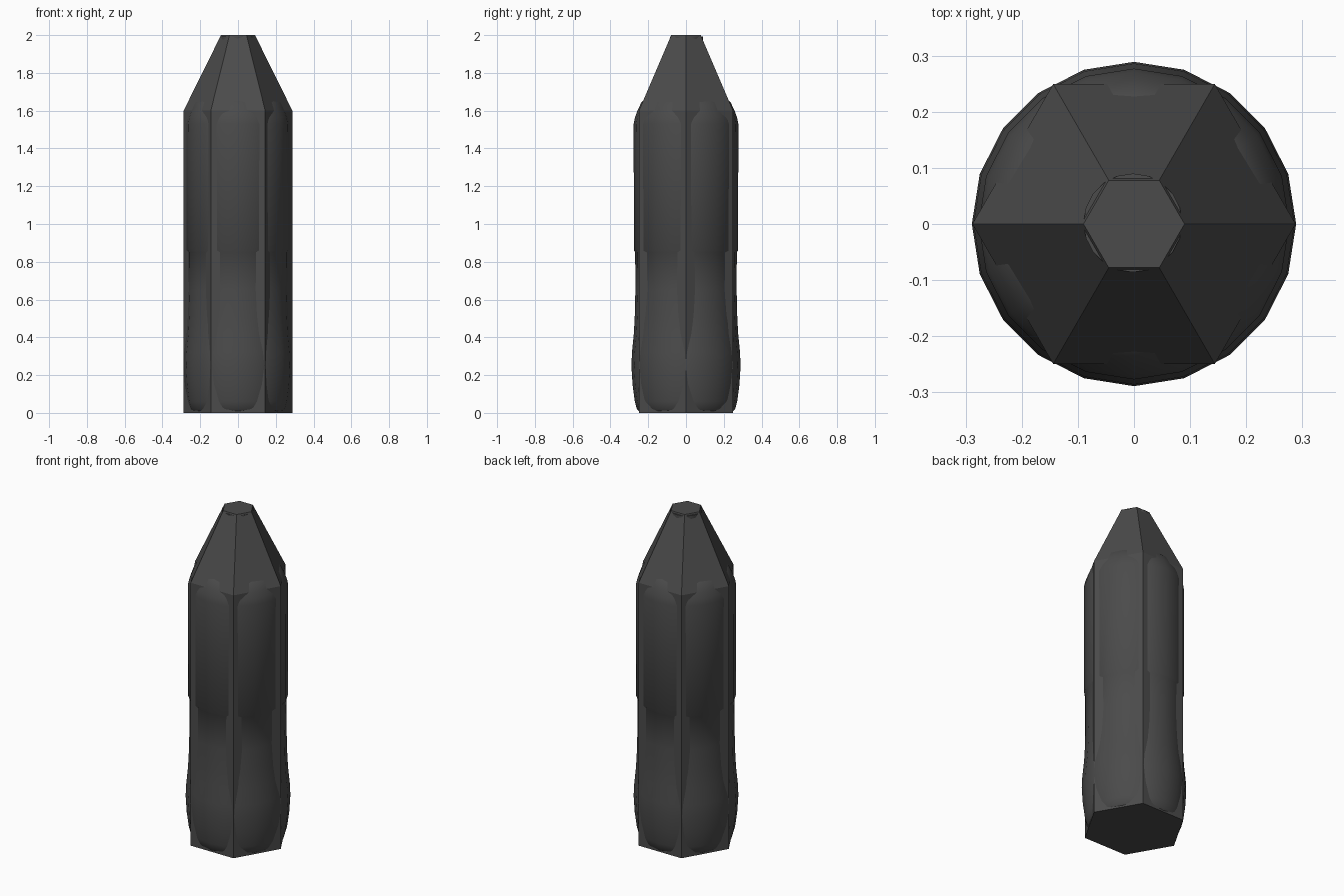
import bpy, bmesh, math

cube = bpy.data.objects.get("Cube")
if cube:
    bpy.data.objects.remove(cube, do_unlink=True)

charcoal = bpy.data.materials.new("charcoal_grey")
charcoal.use_nodes = True
colour = (0.07, 0.07, 0.07, 1)
charcoal.diffuse_color = colour
charcoal.node_tree.nodes["Principled BSDF"].inputs["Base Color"].default_value = colour


def lathe(name, profile, sides, centre=(0, 0)):
    """Closed solid with a regular cross-section from (radius, height) pairs."""
    bm = bmesh.new()
    rings = []
    for r, z in profile:
        angles = [math.tau * i / sides for i in range(sides)]
        rings.append([bm.verts.new((centre[0] + r * math.cos(a),
                                    centre[1] + r * math.sin(a), z)) for a in angles])
    for low, high in zip(rings, rings[1:]):
        for i in range(sides):
            j = (i + 1) % sides
            bm.faces.new((low[i], low[j], high[j], high[i]))
    bm.faces.new(rings[0][::-1])
    bm.faces.new(rings[-1])
    mesh = bpy.data.meshes.new(name)
    bm.to_mesh(mesh)
    bm.free()
    mesh.materials.append(charcoal)
    obj = bpy.data.objects.new(name, mesh)
    bpy.context.collection.objects.link(obj)
    return obj


# Faceted six-sided shell with a tapered tip
lathe("hexagonal_shell", [(0.288, 0), (0.288, 1.6), (0.09, 2)], 6)

# Rounded body that swells through the flat sides of the shell
body = lathe("rounded_body", [
    (0.245, 0.004), (0.26, 0.02), (0.271, 0.06), (0.283, 0.15), (0.289, 0.25),
    (0.286, 0.32), (0.276, 0.42), (0.271, 0.52), (0.268, 0.65), (0.269, 0.85),
    (0.276, 0.86), (0.277, 1.53), (0.27, 1.565), (0.257, 1.60), (0.236, 1.645),
    (0.19, 1.68)], 20)

# Round spout whose rim just breaks through the tip
spout = lathe("spout_rim", [(0.07, 1.7), (0.088, 1.96), (0.088, 1.992)], 20, (-0.002, 0.002))

for obj in (body, spout):
    bpy.ops.object.select_all(action="DESELECT")
    obj.select_set(True)
    bpy.context.view_layer.objects.active = obj
    bpy.ops.object.shade_smooth_by_angle(angle=math.radians(40))
